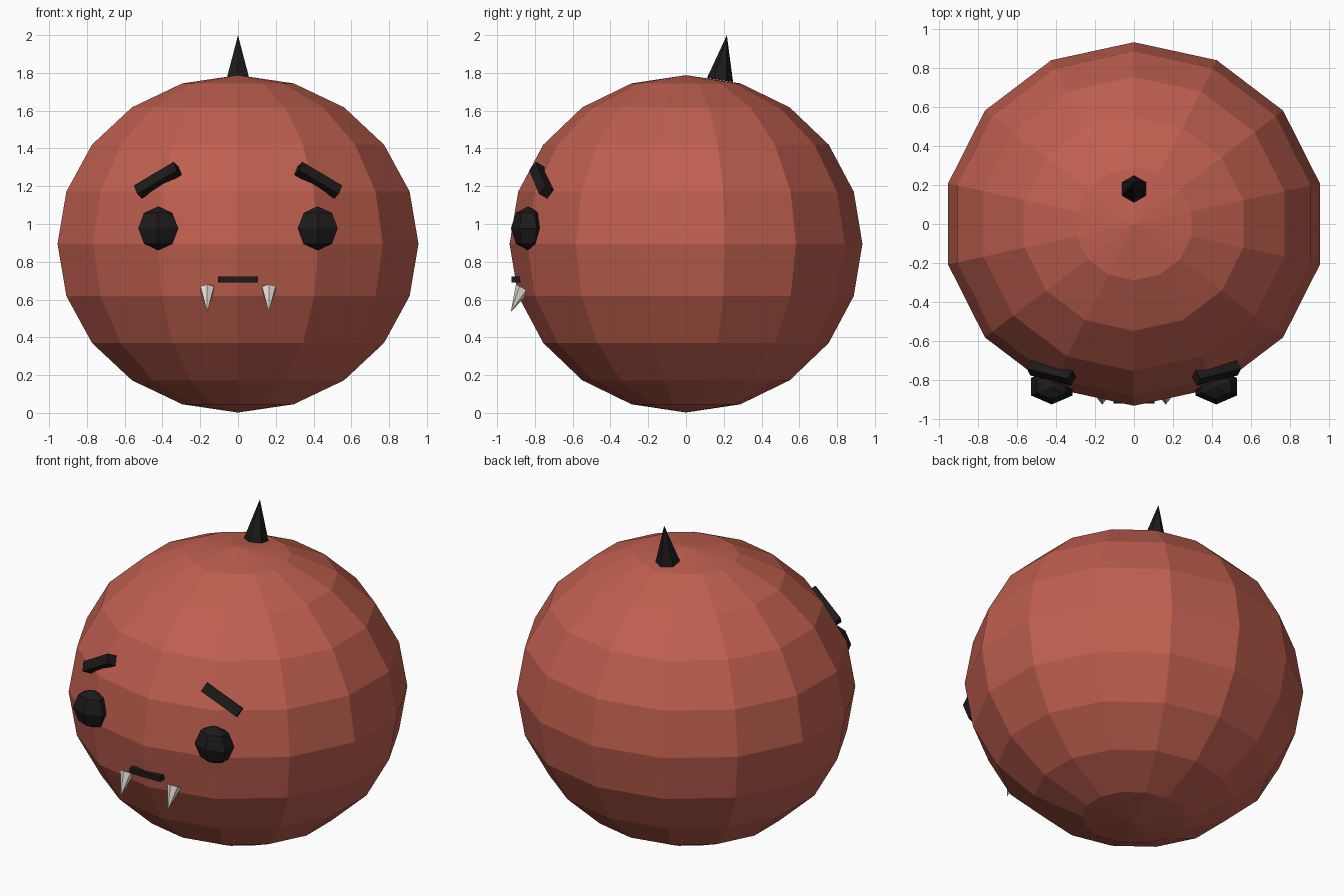
import bpy, bmesh
from math import radians
from mathutils import Matrix, Vector

if "Cube" in bpy.data.objects:
    bpy.data.objects.remove(bpy.data.objects["Cube"])


def material(name, rgb):
    m = bpy.data.materials.new(name)
    m.diffuse_color = (*rgb, 1)
    m.use_nodes = True
    m.node_tree.nodes["Principled BSDF"].inputs["Base Color"].default_value = m.diffuse_color
    return m


RED = material("red_skin", (0.52, 0.115, 0.078))
BLACK = material("black", (0.012, 0.010, 0.010))
IVORY = material("ivory", (0.80, 0.76, 0.70))


def rot(x=0, y=0, z=0):
    return (Matrix.Rotation(radians(z), 4, 'Z') @ Matrix.Rotation(radians(y), 4, 'Y')
            @ Matrix.Rotation(radians(x), 4, 'X'))


def finish(name, bm, mat, loc, rotation=None):
    bm.transform(Matrix.Translation(loc) @ (rotation or Matrix()))
    bmesh.ops.recalc_face_normals(bm, faces=bm.faces)
    mesh = bpy.data.meshes.new(name)
    bm.to_mesh(mesh)
    bm.free()
    mesh.materials.append(mat)
    ob = bpy.data.objects.new(name, mesh)
    bpy.context.collection.objects.link(ob)
    return ob


def ellipsoid(name, segs, rings, radii, loc, mat):
    bm = bmesh.new()
    bmesh.ops.create_uvsphere(bm, u_segments=segs, v_segments=rings, radius=1)
    bmesh.ops.scale(bm, vec=Vector(radii), verts=bm.verts)
    return finish(name, bm, mat, loc)


def cone(name, radius, height, base, tilt, mat):
    # origin at the centre of the base
    bm = bmesh.new()
    bmesh.ops.create_cone(bm, cap_ends=True, segments=6, radius1=radius, radius2=0,
                          depth=height, matrix=Matrix.Translation((0, 0, height / 2)))
    bmesh.ops.remove_doubles(bm, verts=bm.verts, dist=1e-5)
    return finish(name, bm, mat, base, rot(x=tilt))


def box(name, size, loc, rotation, mat):
    bm = bmesh.new()
    bmesh.ops.create_cube(bm, size=1)
    bmesh.ops.scale(bm, vec=Vector(size), verts=bm.verts)
    return finish(name, bm, mat, loc, rotation)


# Round body and the horn on top
ellipsoid("body", 14, 10, (0.98, 0.934, 0.893), (0, 0, 0.895), RED)
cone("horn", 0.07, 0.24, (0, 0.18, 1.762), -8.7, BLACK)

# Paired face parts
for side, s in (("left", -1), ("right", 1)):
    ellipsoid(f"eye_{side}", 6, 4, (0.122, 0.091, 0.116), (s * 0.4225, -0.836, 0.977), BLACK)
    box(f"eyebrow_{side}", (0.25, 0.055, 0.06), (s * 0.425, -0.765, 1.232),
        rot(x=-30, y=s * 30, z=s * 14), BLACK)
    cone(f"fang_{side}", 0.042, 0.143, (s * 0.163, -0.863, 0.661), 153, IVORY)

# Mouth
box("mouth", (0.21, 0.05, 0.032), (0, -0.898, 0.707), None, BLACK)
